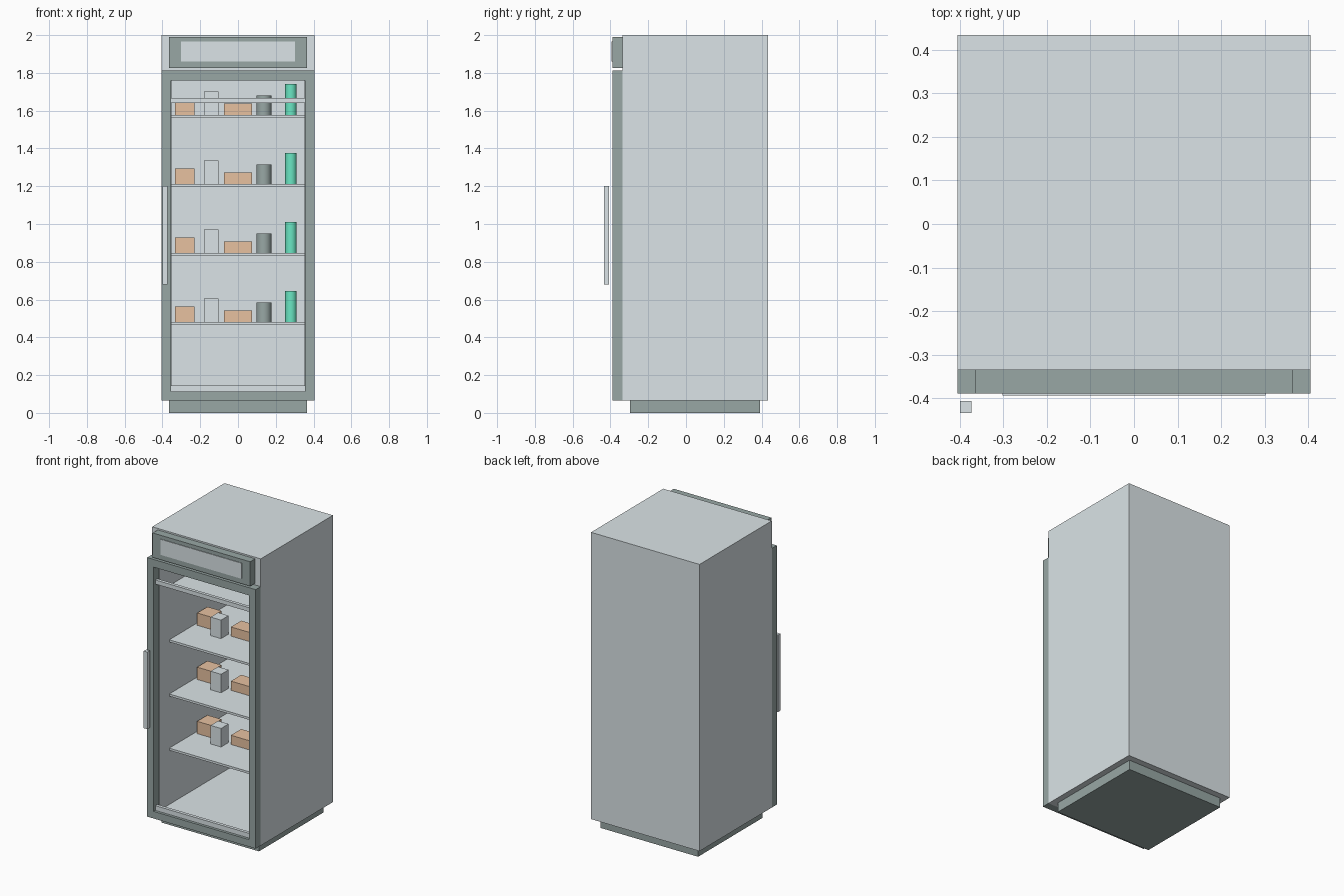
import bpy, bmesh, math

if "Cube" in bpy.data.objects:
    bpy.data.objects.remove(bpy.data.objects["Cube"])


def srgb(r, g, b):
    return [((c / 255 + 0.055) / 1.055) ** 2.4 for c in (r, g, b)] + [1.0]


def material(name, rgb):
    m = bpy.data.materials.new(name)
    m.diffuse_color = srgb(*rgb)
    m.use_nodes = True
    m.node_tree.nodes["Principled BSDF"].inputs["Base Color"].default_value = m.diffuse_color
    return m


LIGHT = material("light grey", (219, 228, 231))
DARK = material("dark grey", (152, 167, 165))
TAN = material("tan", (232, 194, 161))
GREEN = material("green", (107, 233, 197))


def finish(name, bm, mat):
    bmesh.ops.recalc_face_normals(bm, faces=bm.faces[:])
    me = bpy.data.meshes.new(name)
    bm.to_mesh(me)
    bm.free()
    me.materials.append(mat)
    ob = bpy.data.objects.new(name, me)
    bpy.context.collection.objects.link(ob)
    return ob


def loft(name, mat, loops, closed=False):
    """Skin rectangles (x0, x1, z0, z1, y); closed joins last to first, else caps the ends."""
    bm = bmesh.new()
    rings = [[bm.verts.new(p) for p in ((x0, y, z0), (x1, y, z0), (x1, y, z1), (x0, y, z1))]
             for x0, x1, z0, z1, y in loops]
    pairs = list(zip(rings, rings[1:]))
    if closed:
        pairs.append((rings[-1], rings[0]))
    else:
        bm.faces.new(rings[0])
        bm.faces.new(rings[-1])
    for a, b in pairs:
        for i in range(4):
            j = (i + 1) % 4
            bm.faces.new((a[i], a[j], b[j], b[i]))
    return finish(name, bm, mat)


def box(name, mat, x0, x1, y0, y1, z0, z1):
    return loft(name, mat, [(x0, x1, z0, z1, y0), (x0, x1, z0, z1, y1)])


def can(name, mat, x, y, z, r, h):
    bpy.ops.mesh.primitive_cylinder_add(vertices=24, radius=r, depth=h, location=(x, y, z + h / 2))
    ob = bpy.context.object
    ob.name = name
    ob.data.materials.append(mat)
    bpy.ops.object.shade_smooth_by_angle(angle=math.radians(40))


# Cabinet shell, open at the front with a hollow interior
outer, inner = (-0.405, 0.405, 0.065, 2.0), (-0.352, 0.352, 0.10, 1.80)
loft("cabinet", LIGHT, [(*outer, 0.434), (*outer, -0.336), (*inner, -0.336), (*inner, 0.412)])

# Recessed plinth
box("plinth", DARK, -0.364, 0.364, -0.296, 0.391, 0, 0.065)

# Door frame
outer, inner = (-0.405, 0.405, 0.065, 1.813), (-0.356, 0.356, 0.113, 1.761)
loft("door_frame", DARK,
     [(*outer, -0.336), (*outer, -0.390), (*inner, -0.390), (*inner, -0.336)], closed=True)

# Rails across the door opening, and the handle
box("top_rail", LIGHT, -0.356, 0.356, -0.372, -0.350, 1.640, 1.668)
box("bottom_rail", LIGHT, -0.356, 0.356, -0.372, -0.350, 0.113, 0.145)
box("handle", LIGHT, -0.400, -0.373, -0.434, -0.407, 0.68, 1.20)

# Header box with a pale front panel
box("header_box", DARK, -0.364, 0.364, -0.390, -0.336, 1.825, 1.99)
box("header_panel", LIGHT, -0.302, 0.302, -0.394, -0.390, 1.86, 1.965)

# Shelves, each with the same goods
for n in range(4):
    z = 0.480 + 0.3655 * n
    box(f"shelf_{n}", LIGHT, -0.352, 0.352, -0.23, 0.412, z - 0.015, z)
    box(f"tan_carton_{n}", TAN, -0.333, -0.229, 0.04, 0.15, z, z + 0.083)
    box(f"tall_carton_{n}", LIGHT, -0.180, -0.102, -0.035, 0.045, z, z + 0.125)
    box(f"flat_carton_{n}", TAN, -0.074, 0.073, 0.03, 0.14, z, z + 0.062)
    can(f"dark_can_{n}", DARK, 0.137, 0.05, z, 0.04, 0.104)
    can(f"green_bottle_{n}", GREEN, 0.280, 0.05, z, 0.03, 0.165)
